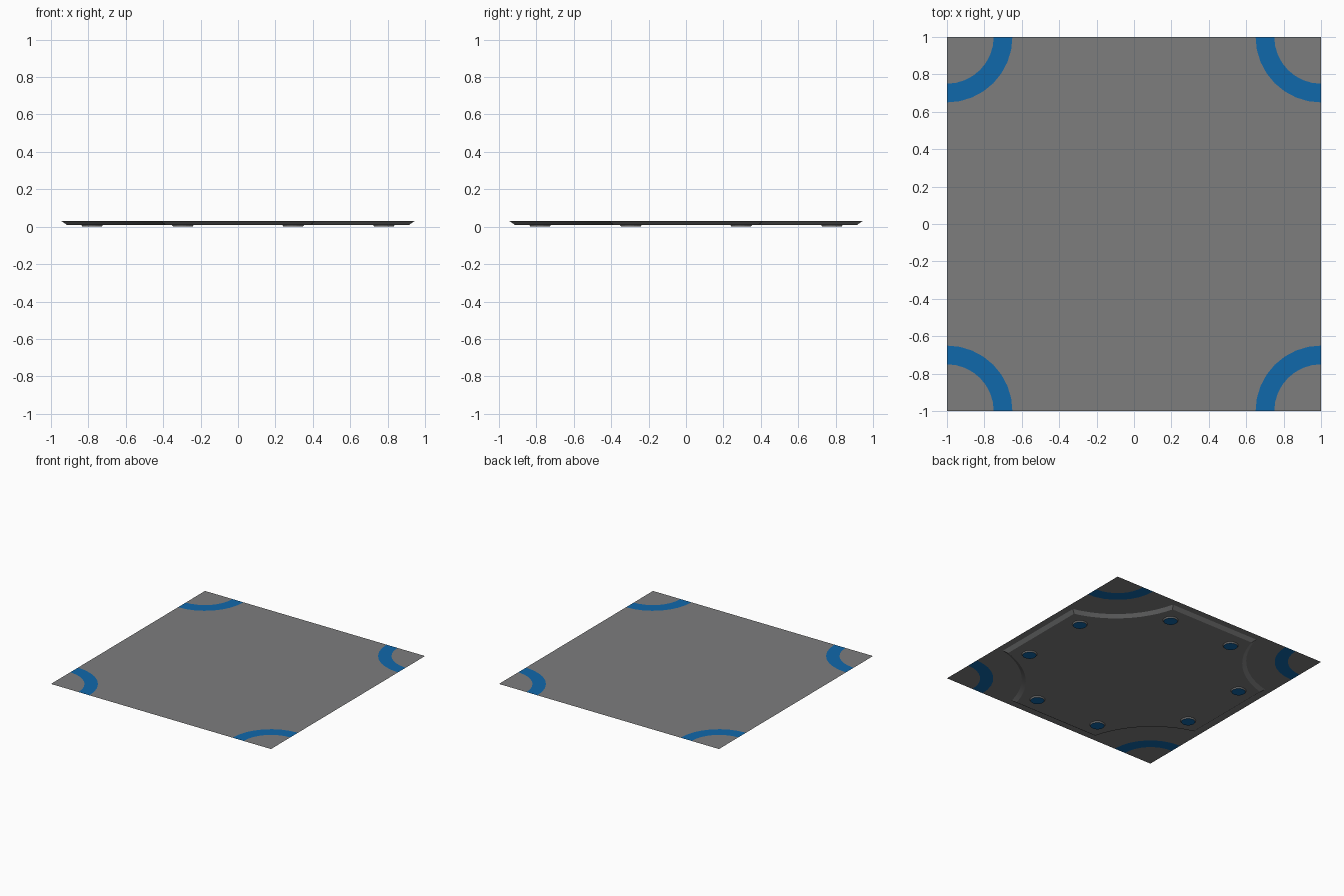
import bpy, bmesh, math

if "Cube" in bpy.data.objects:
    bpy.data.objects.remove(bpy.data.objects["Cube"])

TOP, BASE = 0.031, 0.01


def material(name, rgb):
    m = bpy.data.materials.new(name)
    m.diffuse_color = (*rgb, 1)
    m.use_nodes = True
    m.node_tree.nodes["Principled BSDF"].inputs["Base Color"].default_value = m.diffuse_color
    return m


grey = material("mid_grey", (0.205, 0.206, 0.208))
blue = material("bright_blue", (0.005, 0.138, 0.41))


def finish(name, bm):
    bm.normal_update()
    me = bpy.data.meshes.new(name)
    bm.to_mesh(me)
    bm.free()
    me.materials.append(grey)
    me.materials.append(blue)
    ob = bpy.data.objects.new(name, me)
    bpy.context.collection.objects.link(ob)
    return ob


# Corners in counter-clockwise order, with the arc's start angle
CORNERS = [(1, 1, 270), (-1, 1, 0), (-1, -1, 90), (1, -1, 180)]

# Thin square sheet with blue quarter-ring markings cut into it
bm = bmesh.new()
N = 8
middle = []
for sx, sy, start in CORNERS:
    def arc(r):
        out = []
        for i in range(N + 1):
            a = math.radians(start - 90 * i / N)
            out.append(bm.verts.new((sx + r * math.cos(a), sy + r * math.sin(a), TOP)))
        return out
    inner, outer = arc(0.25), arc(0.35)
    corner = bm.verts.new((sx, sy, TOP))
    bm.faces.new([corner] + inner)
    for i in range(N):
        f = bm.faces.new((inner[i], outer[i], outer[i + 1], inner[i + 1]))
        f.material_index = 1
    middle += outer
bm.faces.new(middle)
bm.normal_update()
for f in bm.faces:
    if f.normal.z < 0:
        f.normal_flip()
bmesh.ops.triangulate(bm, faces=[f for f in bm.faces if len(f.verts) > 4])
finish("marked_sheet", bm)

# Bevelled underside tray: straight sides with scooped corners
CENTRE = 1.108


def tray_loop(edge, radius, z, bm, n=12):
    loop = []
    lean = math.degrees(math.asin((CENTRE - edge) / radius))
    for sx, sy, start in CORNERS:
        for i in range(n + 1):
            a = math.radians(start - lean - (90 - 2 * lean) * i / n)
            loop.append(bm.verts.new((sx * CENTRE + radius * math.cos(a),
                                      sy * CENTRE + radius * math.sin(a), z)))
    return loop


bm = bmesh.new()
rim = tray_loop(0.945, 0.716, TOP - 0.0005, bm)
floor = tray_loop(0.915, 0.746, BASE, bm)
for i in range(len(rim)):
    j = (i + 1) % len(rim)
    bm.faces.new((rim[i], floor[i], floor[j], rim[j]))
cap = bm.faces.new(list(reversed(floor)))
bm.normal_update()
bmesh.ops.triangulate(bm, faces=[cap])
# side walls face outwards, floor faces down
for f in bm.faces:
    if f.normal.z > 0:
        f.normal_flip()
tray = finish("underside_tray", bm)
bpy.context.view_layer.objects.active = tray
tray.select_set(True)
bpy.ops.object.shade_smooth_by_angle(angle=math.radians(30))
tray.select_set(False)

# Eight round feet with blue pads
spots = [(a * s, b * t) for a, b in ((0.78, 0.295), (0.295, 0.78))
         for s in (1, -1) for t in (1, -1)]
for k, (x, y) in enumerate(spots):
    bm = bmesh.new()
    bmesh.ops.create_cone(bm, cap_ends=True, segments=20,
                          radius1=0.052, radius2=0.058, depth=BASE)
    bmesh.ops.translate(bm, verts=bm.verts, vec=(x, y, BASE / 2))
    bm.normal_update()
    for f in bm.faces:
        if f.normal.z < -0.9:
            f.material_index = 1
    bmesh.ops.delete(bm, geom=[f for f in bm.faces if f.normal.z > 0.9],
                     context='FACES_ONLY')
    finish(f"foot_{k + 1}", bm)
